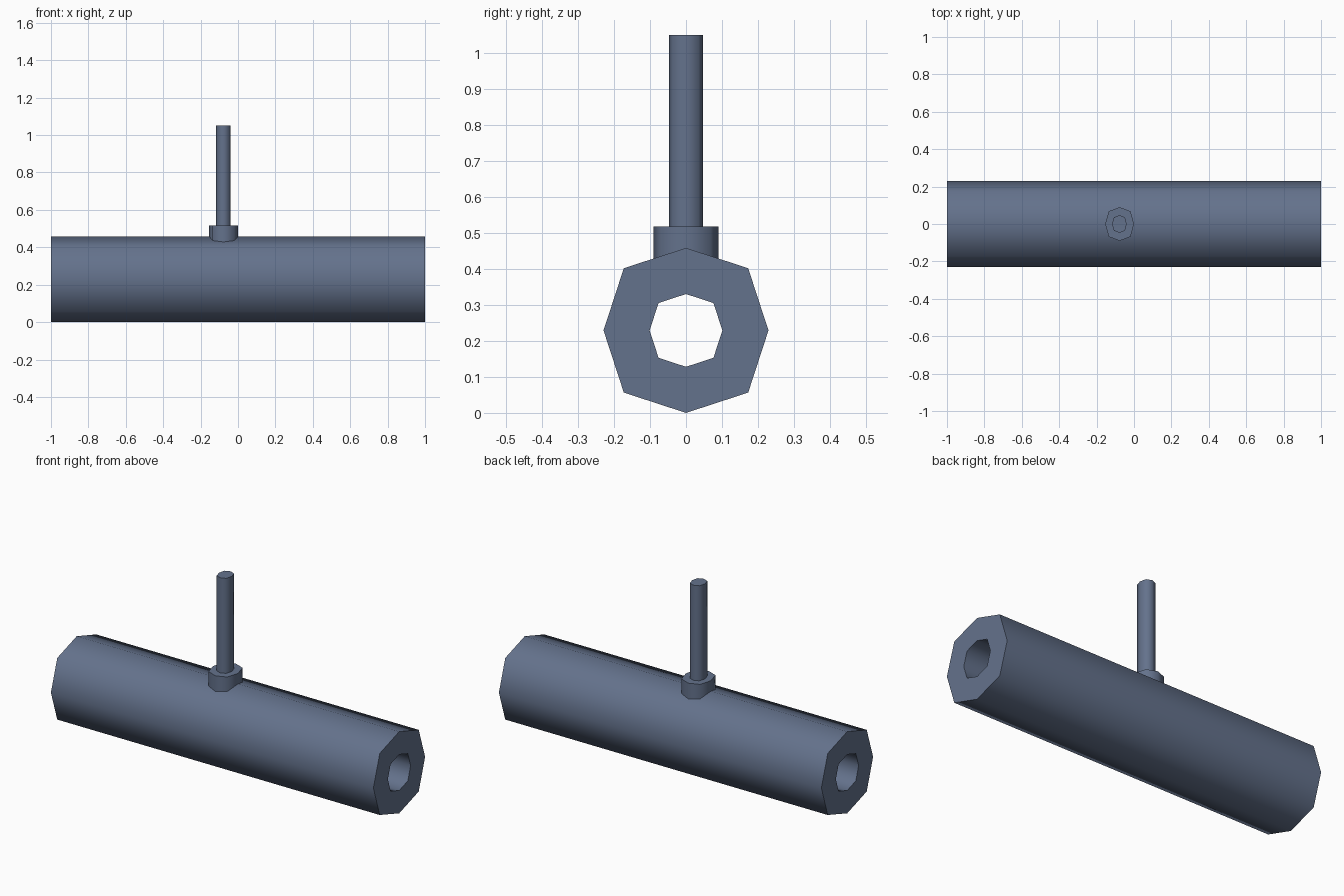
import bpy, bmesh, math
from mathutils import Vector

if "Cube" in bpy.data.objects:
    bpy.data.objects.remove(bpy.data.objects["Cube"])

steel = bpy.data.materials.new("slate blue")
steel.diffuse_color = (0.127, 0.168, 0.262, 1)
steel.use_nodes = True
steel.node_tree.nodes["Principled BSDF"].inputs["Base Color"].default_value = steel.diffuse_color

# Slightly irregular octagon: points on the axes, diagonals a little fuller
D = 0.754
OCT = [(1, 0), (D, D), (0, 1), (-D, D), (-1, 0), (-D, -D), (0, -1), (D, -D)]


def finish(bm, name):
    bmesh.ops.recalc_face_normals(bm, faces=bm.faces)
    mesh = bpy.data.meshes.new(name)
    bm.to_mesh(mesh)
    bm.free()
    obj = bpy.data.objects.new(name, mesh)
    bpy.context.collection.objects.link(obj)
    mesh.materials.append(steel)
    bpy.ops.object.select_all(action='DESELECT')
    obj.select_set(True)
    bpy.context.view_layer.objects.active = obj
    bpy.ops.object.shade_smooth_by_angle(angle=math.radians(60))
    return obj


def bridge(bm, a, b):
    for i in range(8):
        j = (i + 1) % 8
        bm.faces.new((a[i], a[j], b[j], b[i]))


def hollow_tube(name, outer, inner, half_length, height):
    bm = bmesh.new()
    # Loops run outside left, outside right, inside right, inside left
    loops = [[bm.verts.new((x, r * a, height + r * b)) for a, b in OCT]
             for x, r in ((-half_length, outer), (half_length, outer),
                          (half_length, inner), (-half_length, inner))]
    for k in range(4):
        bridge(bm, loops[k], loops[(k + 1) % 4])
    return finish(bm, name)


def upright(name, x, rx, ry, z0, z1):
    bm = bmesh.new()
    low, high = [[bm.verts.new(Vector((x + rx * a, ry * b, z))) for a, b in OCT]
                 for z in (z0, z1)]
    bridge(bm, low, high)
    bm.faces.new(low)
    bm.faces.new(high)
    return finish(bm, name)


# Thick horizontal barrel with an open bore
hollow_tube("barrel", 0.229, 0.101, 1.0, 0.229)
# Collar and handle standing on the barrel
upright("collar", -0.077, 0.077, 0.09, 0.38, 0.517)
upright("handle", -0.078, 0.039, 0.047, 0.45, 1.05)
